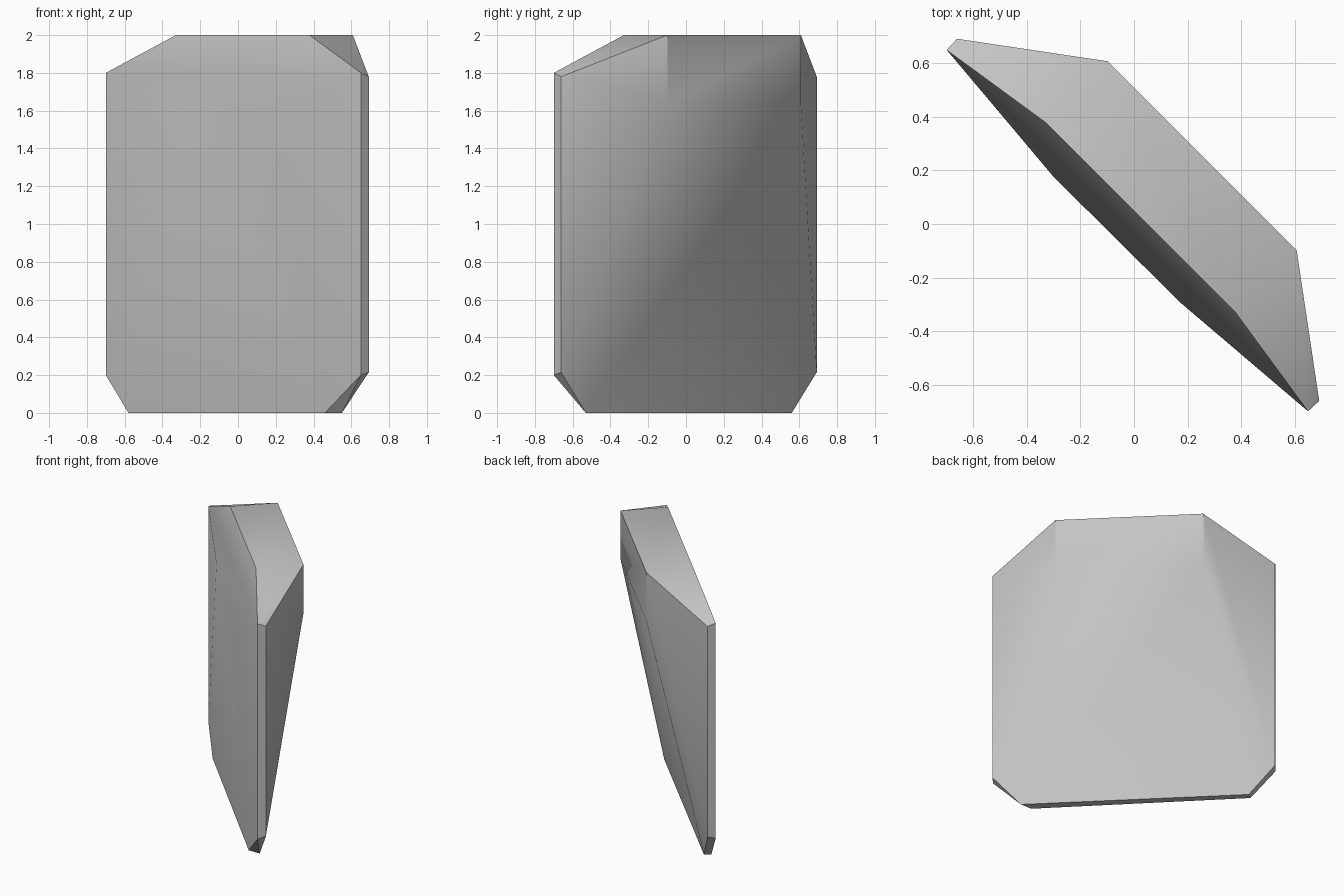
import bpy
import bmesh
from math import radians
from mathutils import Matrix, Vector

default_cube = bpy.data.objects.get("Cube")
if default_cube:
    bpy.data.objects.remove(default_cube, do_unlink=True)

# Single stone colour
stone = bpy.data.materials.new("stone grey")
stone.use_nodes = True
grey = (0.55, 0.55, 0.55, 1)
stone.diffuse_color = grey
shader = next(n for n in stone.node_tree.nodes if n.type == 'BSDF_PRINCIPLED')
shader.inputs["Base Color"].default_value = grey
shader.inputs["Roughness"].default_value = 0.8

corners = []


def add_pair(length, depth, height):
    """Corners at both ends of the slab: along it, towards its back, up."""
    corners.extend(Vector((side * length, depth, height)) for side in (-1, 1))


# Crown: the thick flat top and the back shoulder straight below it
add_pair(0.50, 0.035, 2)
add_pair(0.50, 0.36, 2)
add_pair(0.50, 0.36, 1.64)

# Thin blunt ends, front and back corners
for height in (1.80, 0.20):
    add_pair(0.955, -0.035, height)
for height in (1.78, 0.215):
    add_pair(0.957, 0.022, height)

# Irregular front brow and tapered foot
corners += [Vector(p) for p in (
    (-0.336, -0.088, 1.65), (0.332, -0.085, 1.58),
    (-0.785, -0.035, 0), (-0.778, 0.014, 0),
    (0.70, -0.05, 0), (0.764, 0.014, 0))]

# Facet the stone around its corners, set diagonally
bm = bmesh.new()
turn = Matrix.Rotation(radians(-45), 3, 'Z')
for corner in corners:
    bm.verts.new(turn @ corner)
bmesh.ops.convex_hull(bm, input=bm.verts)
bmesh.ops.dissolve_limit(bm, angle_limit=radians(0.5),
                         verts=bm.verts, edges=bm.edges)
bmesh.ops.recalc_face_normals(bm, faces=bm.faces)
mesh = bpy.data.meshes.new("stone_slab")
bm.to_mesh(mesh)
bm.free()
mesh.materials.append(stone)

slab = bpy.data.objects.new("stone_slab", mesh)
bpy.context.collection.objects.link(slab)
bpy.ops.object.select_all(action='DESELECT')
slab.select_set(True)
bpy.context.view_layer.objects.active = slab
bpy.ops.object.shade_smooth_by_angle(angle=radians(35))
